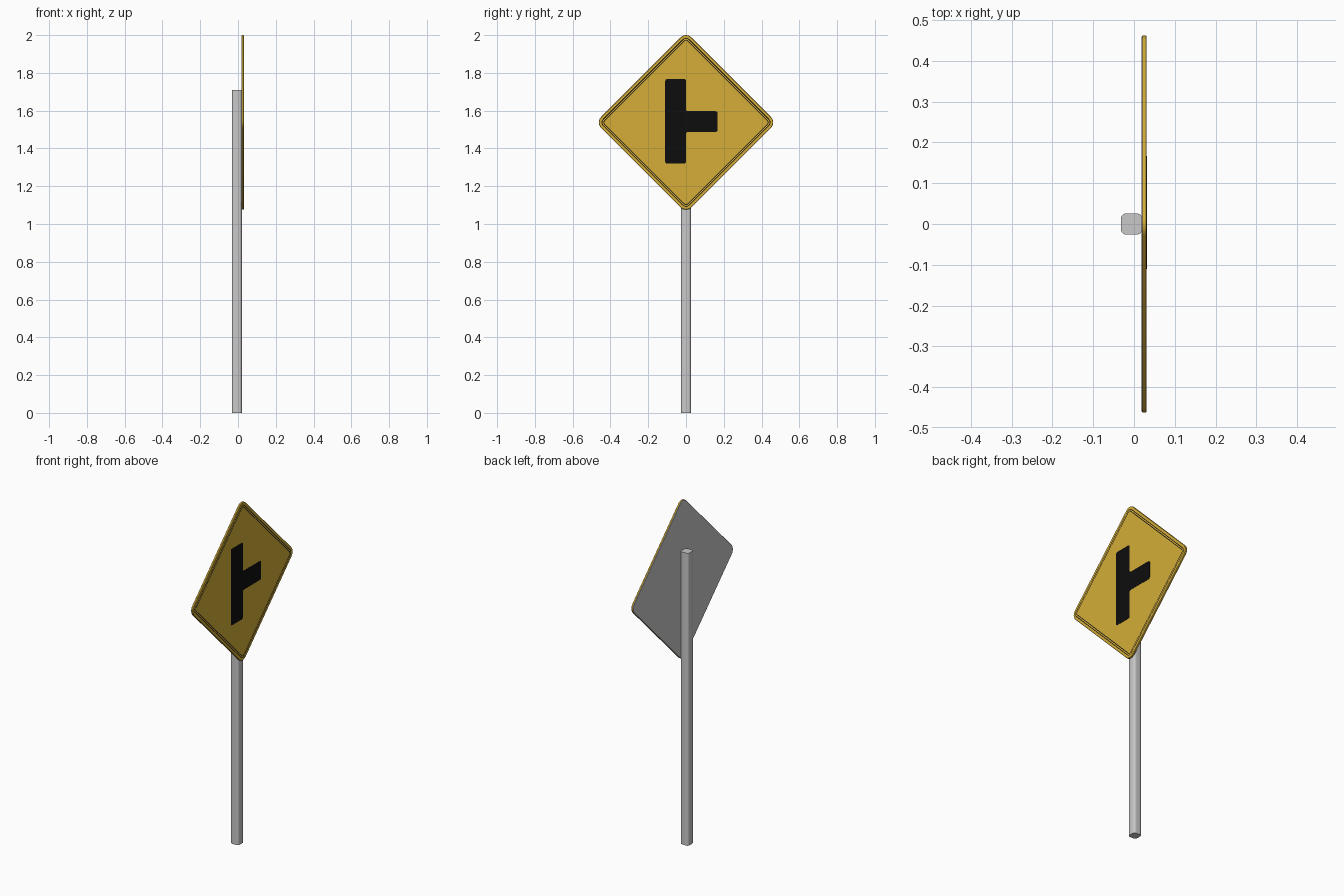
import bpy, bmesh, math

if "Cube" in bpy.data.objects:
    bpy.data.objects.remove(bpy.data.objects["Cube"])


def material(name, rgb):
    m = bpy.data.materials.new(name)
    m.diffuse_color = (*rgb, 1)
    m.use_nodes = True
    m.node_tree.nodes["Principled BSDF"].inputs["Base Color"].default_value = m.diffuse_color
    return m


GREY = material("galvanised grey", (0.58, 0.58, 0.58))
YELLOW = material("warning yellow", (0.66, 0.42, 0.04))
BLACK = material("sign black", (0.004, 0.004, 0.004))


def finish(name, bm, mats):
    bmesh.ops.recalc_face_normals(bm, faces=bm.faces[:])
    me = bpy.data.meshes.new(name)
    bm.to_mesh(me)
    bm.free()
    for m in mats:
        me.materials.append(m)
    ob = bpy.data.objects.new(name, me)
    bpy.context.collection.objects.link(ob)
    bpy.context.view_layer.objects.active = ob
    ob.select_set(True)
    bpy.ops.object.shade_smooth_by_angle(angle=math.radians(30))
    ob.select_set(False)
    return ob


def rounded_prism(name, points, direction, radius, mat):
    """Extrude an outline whose corners have been rounded."""
    bm = bmesh.new()
    bm.faces.new([bm.verts.new(p) for p in points])
    bmesh.ops.bevel(bm, geom=bm.verts[:], offset=radius, segments=4,
                    profile=0.5, affect='VERTICES')
    ext = bmesh.ops.extrude_face_region(bm, geom=bm.faces[:], use_keep_orig=True)
    moved = [g for g in ext["geom"] if isinstance(g, bmesh.types.BMVert)]
    bmesh.ops.translate(bm, verts=moved, vec=direction)
    return finish(name, bm, [mat])


# Square post with rounded corners
x0, x1, w = -0.032, 0.020, 0.026
rounded_prism("post", [(x0, -w, 0), (x1, -w, 0), (x1, w, 0), (x0, w, 0)],
              (0, 0, 1.71), 0.013, GREY)

# Diamond sign plate: concentric rounded rings from the back to the front
CZ, HALF, R = 1.538, 0.462, 0.04


def ring(bm, x, inset):
    verts = []
    for k in range(4):
        a = k * math.pi / 2
        for i in range(7):
            t = a + (i / 6 - 0.5) * math.pi / 2
            y = (HALF - R) * math.cos(a) + (R - inset) * math.cos(t)
            z = (HALF - R) * math.sin(a) + (R - inset) * math.sin(t)
            verts.append(bm.verts.new((x, y, CZ + z)))
    return verts


# (x, inset, material of the band leading to this ring); 0 grey, 1 yellow, 2 black
steps = [(0.019, 0.002, 0), (0.021, 0, 0), (0.029, 0, 1), (0.031, 0.002, 1),
         (0.031, 0.015, 1), (0.031, 0.019, 2), (0.031, 0.025, 1), (0.031, 0.029, 2)]
bm = bmesh.new()
rings = [ring(bm, x, d) for x, d, _ in steps]
bm.faces.new(rings[0]).material_index = 0
bm.faces.new(rings[-1]).material_index = 1
for lo, hi, (_, _, mi) in zip(rings, rings[1:], steps[1:]):
    for i in range(len(lo)):
        j = (i + 1) % len(lo)
        bm.faces.new((lo[i], lo[j], hi[j], hi[i])).material_index = mi
finish("sign_plate", bm, [GREY, YELLOW, BLACK])

# Side-road symbol as a thin plate on the front
outline = [(-0.11, 1.32), (0.0, 1.32), (0.0, 1.487), (0.167, 1.487),
           (0.167, 1.597), (0.0, 1.597), (0.0, 1.767), (-0.11, 1.767)]
rounded_prism("junction_symbol", [(0.0305, y, z) for y, z in outline],
              (0.0015, 0, 0), 0.01, BLACK)
